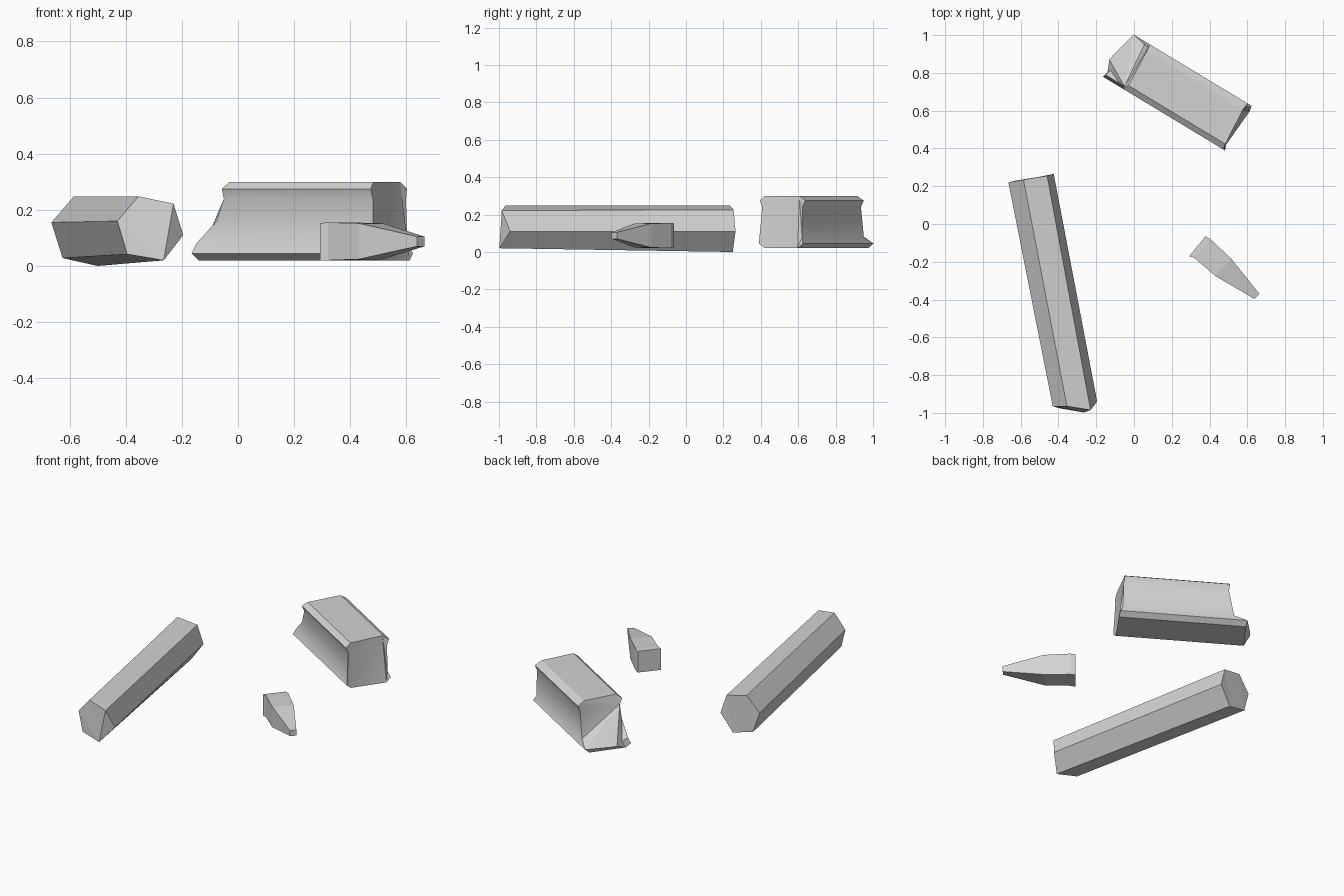
import bpy, bmesh, math
from mathutils import Vector

if "Cube" in bpy.data.objects:
    bpy.data.objects.remove(bpy.data.objects["Cube"], do_unlink=True)

GREY = (0.65, 0.65, 0.65, 1)
stone = bpy.data.materials.new("grey_stone")
stone.use_nodes = True
stone.diffuse_color = GREY
bsdf = next(n for n in stone.node_tree.nodes if n.type == 'BSDF_PRINCIPLED')
bsdf.inputs["Base Color"].default_value = GREY


def loft(name, rings, end_extra=(), end_faces=None):
    """Skin matching rings; cap both ends, the first with optional chipped faces."""
    bm = bmesh.new()
    rows = [[bm.verts.new(p) for p in ring] for ring in rings]
    n = len(rows[0])
    for a, b in zip(rows, rows[1:]):
        for i in range(n):
            j = (i + 1) % n
            bm.faces.new((a[i], a[j], b[j], b[i]))
    bm.faces.new(rows[-1])
    if end_faces:
        cap = rows[0] + [bm.verts.new(p) for p in end_extra]
        for face in end_faces:
            bm.faces.new([cap[i] for i in face])
    else:
        bm.faces.new(rows[0])
    bmesh.ops.triangulate(bm, faces=[f for f in bm.faces if len(f.verts) > 4])
    bmesh.ops.recalc_face_normals(bm, faces=bm.faces)
    mesh = bpy.data.meshes.new(name)
    bm.to_mesh(mesh)
    bm.free()
    mesh.materials.append(stone)
    obj = bpy.data.objects.new(name, mesh)
    bpy.context.collection.objects.link(obj)
    return obj


# Six-sided fallen column with an angled broken front end
column_front = [(-.43, -.965, .16), (-.355, -.965, .248), (-.23, -.985, .222),
                (-.195, -.94, .11), (-.265, -.998, .02), (-.395, -.975, .042)]
column_back = [(-.665, .22, .155), (-.585, .235, .248), (-.46, .255, .225),
               (-.425, .265, .11), (-.50, .25, .0), (-.625, .23, .028)]
loft("hexagonal_column", [column_front, column_back], (),
     [(0, 1, 4), (1, 2, 4), (2, 3, 4), (0, 4, 5)])

# Flanged block lying at an angle
origin = Vector((-.165, .78, 0))
along = Vector((.856, -.517, 0))
across = Vector((.517, .856, 0))


def place(u, v, z):
    return origin + along * u + across * v + Vector((0, 0, z))


# Profile entries: across, height, broken end position, far end position
profile = [(.03, .02, .01, .745), (0, .045, 0, .755), (.015, .08, .01, .745),
           (.015, .16, .095, .745), (.015, .24, .125, .745), (0, .275, .125, .745),
           (.03, .30, .14, .74), (.235, .30, .13, .725), (.275, .275, .125, .73),
           (.26, .24, .13, .735), (.26, .08, .10, .74), (.275, .045, .025, .755),
           (.245, .02, .03, .76)]
broken = [place(u, v, z) for v, z, u, far in profile]
far_end = [place(far, v, z) for v, z, u, far in profile]
chips = [place(-.011, .134, .05), place(-.017, .095, .05), place(.016, .05, .06)]
# Fan of chipped facets from the upper front corner, closed along the foot
fan = [5, 6, 7, 8, 9, 10, 11, 13, 14, 15, 3]
end_faces = [(4, a, b) for a, b in zip(fan, fan[1:])]
end_faces += [(3, 15, 2), (2, 15, 1), (1, 15, 0), (0, 15, 14),
              (0, 14, 13), (0, 13, 12), (12, 13, 11)]
block = loft("flanged_block", [broken, far_end], chips, end_faces)
block.select_set(True)
bpy.context.view_layer.objects.active = block
bpy.ops.object.shade_smooth_by_angle(angle=math.radians(30))

# Small tapered shard
stations = [((.293, -.17), (.378, -.065), .02, .153),
            ((.32, -.18), (.405, -.08), .02, .155),
            ((.43, -.275), (.516, -.185), .024, .152),
            ((.638, -.397), (.664, -.37), .07, .105)]
loft("small_shard", [[(*a, lo), (*b, lo), (*b, hi), (*a, hi)]
                     for a, b, lo, hi in stations])
